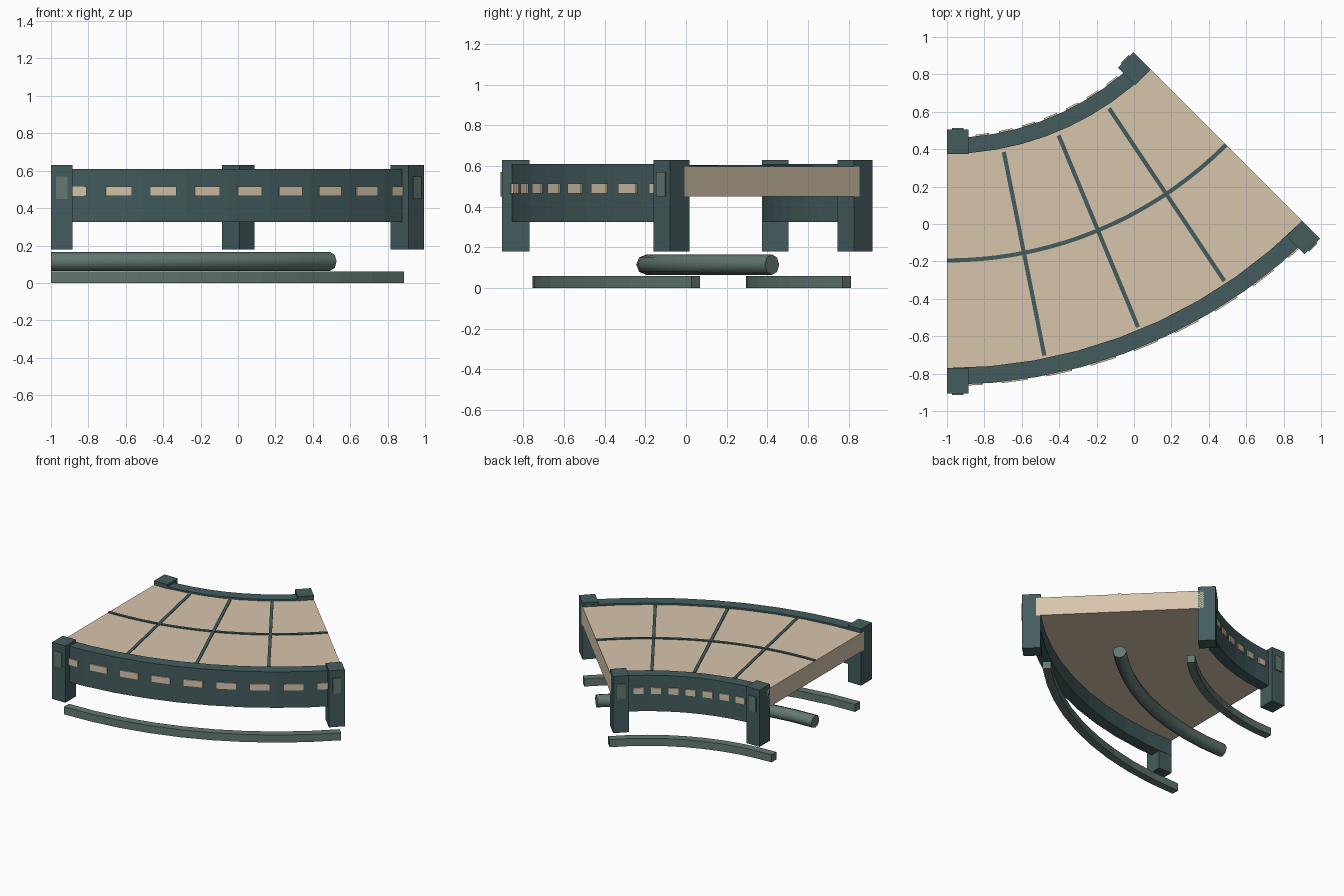
import bpy, bmesh, math

if "Cube" in bpy.data.objects:
    bpy.data.objects.remove(bpy.data.objects["Cube"])

CX, CY = -1.0, 1.915          # centre of the bend
SWEEP, SEGS = 45.0, 9
R_MID = 2.11


def material(name, rgb):
    m = bpy.data.materials.new(name)
    m.diffuse_color = (*rgb, 1)
    m.use_nodes = True
    m.node_tree.nodes["Principled BSDF"].inputs["Base Color"].default_value = m.diffuse_color
    return m


TEAL = material("dark_teal", (0.057, 0.108, 0.113))
SAND = material("sand", (0.68, 0.56, 0.41))
GREY = material("grey_green", (0.125, 0.19, 0.168))


def polar(r, deg, z, side=0.0):
    """Point at radius r and angle deg, shifted sideways along the bend."""
    a = math.radians(deg)
    return (CX + r * math.sin(a) + side * math.cos(a),
            CY - r * math.cos(a) + side * math.sin(a), z)


def finish(name, bm, mat):
    bmesh.ops.recalc_face_normals(bm, faces=bm.faces)
    me = bpy.data.meshes.new(name)
    bm.to_mesh(me)
    bm.free()
    me.materials.append(mat)
    ob = bpy.data.objects.new(name, me)
    bpy.context.collection.objects.link(ob)
    return ob


def sweep(name, profile, mat, a0=0.0, a1=SWEEP, n=SEGS):
    """Carry a closed (radius, z) profile round the bend and cap it."""
    bm = bmesh.new()
    rings = [[bm.verts.new(polar(r, a0 + (a1 - a0) * i / n, z)) for r, z in profile]
             for i in range(n + 1)]
    k = len(profile)
    for A, B in zip(rings, rings[1:]):
        for j in range(k):
            bm.faces.new((A[j], A[(j + 1) % k], B[(j + 1) % k], B[j]))
    bm.faces.new(rings[0])
    bm.faces.new(rings[-1])
    return finish(name, bm, mat)


def rect(r0, r1, z0, z1):
    return [(r0, z0), (r1, z0), (r1, z1), (r0, z1)]


def block(name, r0, r1, deg, s0, s1, z0, z1, mat):
    """Straight box aligned to the radius at angle deg."""
    bm = bmesh.new()
    A, B = [[bm.verts.new(polar(r, deg, z, s)) for r, z in rect(r0, r1, z0, z1)]
            for s in (s0, s1)]
    for j in range(4):
        bm.faces.new((A[j], A[(j + 1) % 4], B[(j + 1) % 4], B[j]))
    bm.faces.new(A)
    bm.faces.new(B)
    return finish(name, bm, mat)


# Deck with its seams
sweep("deck", rect(1.50, 2.72, 0.45, 0.597), SAND)
sweep("deck_ring_seam", rect(R_MID - 0.011, R_MID + 0.011, 0.59, 0.604), TEAL, n=18)
for i in (1, 2, 3):
    block(f"deck_cross_seam_{i}", 1.56, 2.67, SWEEP * i / 4,
          -0.011, 0.011, 0.59, 0.602, TEAL)

# Side walls, window plates and corner posts; out = direction away from the deck
W = 0.116
for label, r_in, r_wall, r_post, out in (("outer", 2.685, 2.775, 2.82, 1),
                                         ("inner", 1.54, 1.455, 1.41, -1)):
    sweep(label + "_wall", rect(r_in, r_wall, 0.325, 0.61), TEAL, 0.02, SWEEP - 0.02)
    width = 0.14 * r_wall / 2.775
    for i in range(SEGS):
        deg = (i + 0.5) * SWEEP / SEGS
        face = r_wall * math.cos(math.radians(2.5))
        block(f"{label}_window_{i + 1}", face - 0.001 * out, face + 0.008 * out, deg,
              -width / 2, width / 2, 0.465, 0.515, SAND)
    for end, deg, s0, s1 in (("start", 0, 0, W), ("end", SWEEP, -W, 0)):
        block(f"{label}_{end}_post", r_in, r_post, deg, s0, s1, 0.18, 0.63, TEAL)
        mid = (s0 + s1) / 2
        block(f"{label}_{end}_post_plate", r_post - 0.001 * out, r_post + 0.008 * out, deg,
              mid - 0.03, mid + 0.03, 0.45, 0.57, GREY)

# Ground rails
sweep("outer_ground_rail", rect(2.61, 2.67, 0, 0.06), GREY)
sweep("inner_ground_rail", rect(1.56, 1.62, 0, 0.06), GREY)

# Round pipe beneath the deck
ring = [(R_MID + 0.05 * math.cos(math.tau * j / 8),
         0.115 + 0.05 * math.sin(math.tau * j / 8)) for j in range(8)]
pipe = sweep("under_pipe", ring, GREY)
bpy.context.view_layer.objects.active = pipe
pipe.select_set(True)
bpy.ops.object.shade_smooth_by_angle(angle=math.radians(50))
